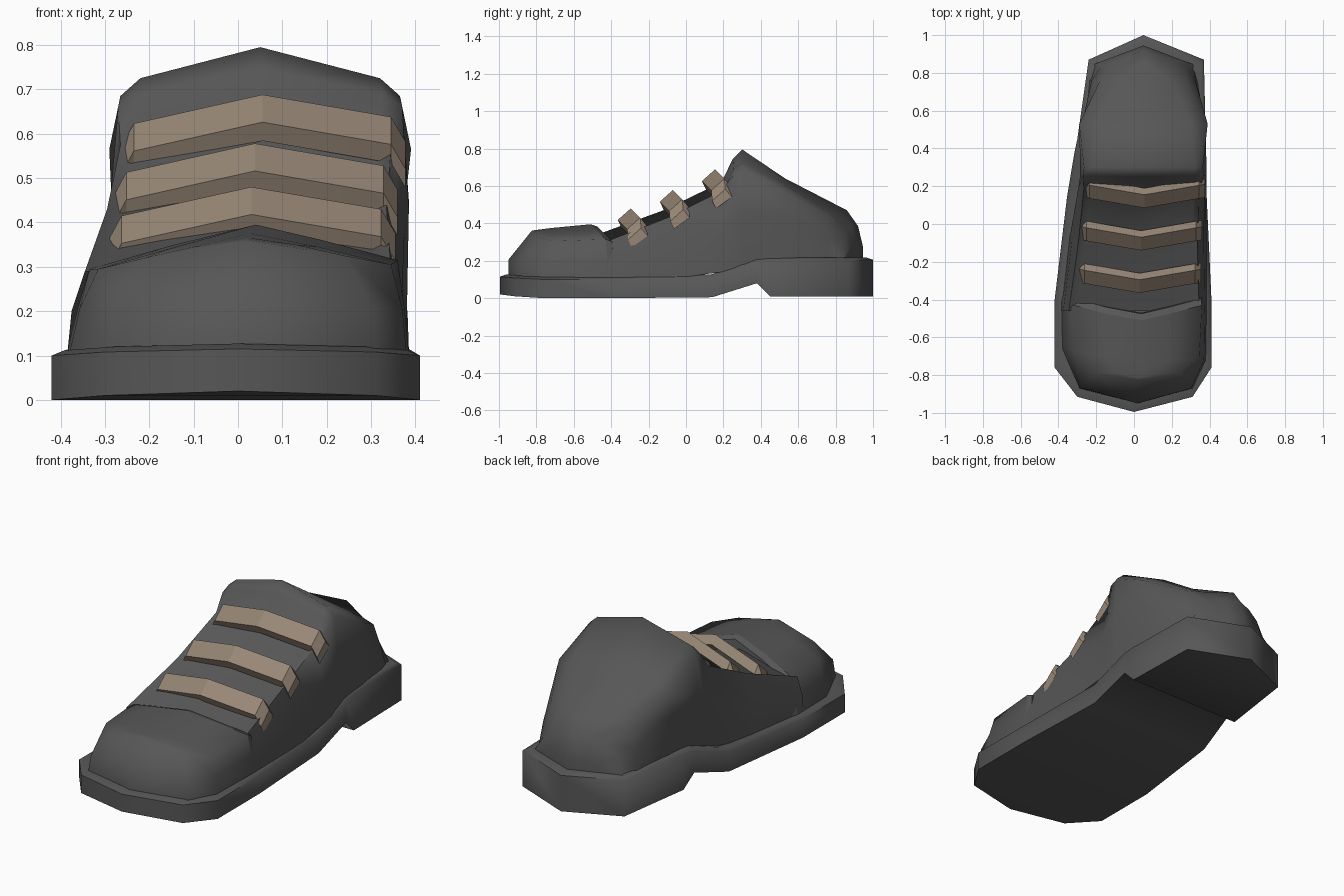
import bpy, bmesh, math

cube = bpy.data.objects.get("Cube")
if cube:
    bpy.data.objects.remove(cube)


def material(name, rgb):
    m = bpy.data.materials.new(name)
    m.use_nodes = True
    m.diffuse_color = (*rgb, 1)
    m.node_tree.nodes["Principled BSDF"].inputs["Base Color"].default_value = (*rgb, 1)
    return m


LEATHER = material("dark_grey", (0.095, 0.095, 0.095))
LACE = material("tan_lace", (0.31, 0.24, 0.18))


def loft(name, rows, mat, closed=False, caps=False, angle=30):
    """Skin a list of equally long point rows."""
    bm = bmesh.new()
    grid = [[bm.verts.new(p) for p in row] for row in rows]
    n = len(rows[0])
    for a, b in zip(grid, grid[1:]):
        for i in range(n if closed else n - 1):
            j = (i + 1) % n
            bm.faces.new((a[i], a[j], b[j], b[i]))
    if caps:
        bm.faces.new(grid[0])
        bm.faces.new(grid[-1])
    bmesh.ops.remove_doubles(bm, verts=bm.verts, dist=0.0005)
    bmesh.ops.recalc_face_normals(bm, faces=bm.faces)
    me = bpy.data.meshes.new(name)
    bm.to_mesh(me)
    bm.free()
    me.materials.append(mat)
    ob = bpy.data.objects.new(name, me)
    bpy.context.collection.objects.link(ob)
    bpy.ops.object.select_all(action='DESELECT')
    ob.select_set(True)
    bpy.context.view_layer.objects.active = ob
    bpy.ops.object.shade_smooth_by_angle(angle=math.radians(angle))
    return ob


# Sole: y, left x, right x, top z, bottom z (the arch rises before the heel)
sole = [(-0.995, 0.0, 0.0, 0.115, 0.02), (-0.915, -0.30, 0.31, 0.108, 0.01),
        (-0.76, -0.42, 0.41, 0.10, 0.0), (-0.4, -0.42, 0.41, 0.10, 0.0),
        (0.14, -0.355, 0.385, 0.115, 0.005), (0.38, -0.315, 0.382, 0.20, 0.08),
        (0.45, -0.30, 0.38, 0.205, 0.01), (0.87, -0.24, 0.37, 0.205, 0.01),
        (1.0, 0.05, 0.05, 0.205, 0.01)]
rows = []
for y, l, r, t, b in sole:
    c, yi = (l + r) / 2, y * 0.965
    li, ri = c + (l - c) * 0.93, c + (r - c) * 0.93
    rows.append([(l, y, b), (l, y, t), (li, yi, t + 0.012),
                 (ri, yi, t + 0.012), (r, y, t), (r, y, b)])
loft("sole", rows, LEATHER, closed=True, angle=67)

# Upper: y, centre x, then (half width, z) for base, middle, rim and tongue edge,
# then y and z of the ridge
upper = [
    (-0.46, 0.00, (.385, .10), (.375, .20), (.345, .29), (.305, .285), -0.46, .345),
    (-0.10, 0.02, (.365, .10), (.35, .25), (.315, .43), (.28, .41), -0.12, .47),
    (0.19, 0.04, (.335, .14), (.335, .37), (.305, .575), (.275, .555), 0.19, .62),
    (0.255, 0.05, (.33, .16), (.335, .43), (.32, .66), (.275, .69), 0.25, .745),
    (0.30, 0.05, (.325, .18), (.335, .45), (.315, .685), (.27, .725), 0.30, .795),
    (0.53, 0.05, (.31, .20), (.325, .43), (.34, .565), (.25, .605), 0.53, .64),
    (0.76, 0.05, (.285, .20), (.275, .33), (.23, .44), (.15, .465), 0.86, .47)]
rows = []
for y, c, *side, ry, rz in upper:
    rows.append([(c - w, y, z) for w, z in side] + [(c, ry, rz)]
                + [(c + w, y, z) for w, z in reversed(side)])
# Heel counter turns down to the sole along a straight line to the tip
half = [.275, .23, .16, .08]
for scale, zs, tip, tz in ((.975, (.20, .29, .36, .385), .92, .385),
                           (1.0, (.20, .25, .275, .28), .945, .28),
                           (1.0, (.20, .20, .20, .20), .945, .20)):
    pts = [(w * scale, tip - w * .38, z) for w, z in zip(half, zs)]
    rows.append([(.05 - w, y, z) for w, y, z in pts] + [(.05, tip, tz)]
                + [(.05 + w, y, z) for w, y, z in reversed(pts)])
loft("upper", rows, LEATHER, angle=75)

# Toe cap: open rings from the welt to the ridge, with a folded back edge
outline = [(.385, -.42), (.38, -.72), (.31, -.87), (.02, -.95),
           (-.29, -.87), (-.38, -.66), (-.385, -.41)]
low = [(x, y, .105) for x, y in outline]
mid = [(x * (.975 if x > 0 else .94), y, .205) for x, y in outline]
top = [(.36, -.43, .315), (.345, -.71, .305), (.24, -.79, .325), (.02, -.825, .36),
       (-.21, -.79, .32), (-.315, -.68, .295), (-.335, -.425, .295)]
crown = [(.19, -.475, .36), (.18, -.72, .345), (.13, -.79, .35), (.02, -.815, .362),
         (-.10, -.79, .345), (-.15, -.70, .342), (-.15, -.475, .348)]
ridge = [(.04, -.51, .395), (.03, -.72, .375), (.02, -.79, .366), (.02, -.81, .363),
         (.02, -.79, .366), (.03, -.72, .375), (.04, -.51, .395)]
loft("toe_cap", [low, mid, top, crown, ridge], LEATHER, angle=70)
edge = [r[0] for r in (low, mid, top, crown, ridge)]
edge += [r[-1] for r in (crown, top, mid, low)]
fold = [(x * .985, y + .035, z - .012) for x, y, z in edge]
inner = [(x * .95, y + .04, z - .06) for x, y, z in edge]
loft("toe_cap_edge", [edge, fold, inner], LEATHER)

# Laces: a slanted strap section swept over the tongue and bent down at the ends
section = [(-.05, -.012), (.02, .05), (.055, .008), (-.03, -.054)]
bend = [(-1.0, .06, -.125), (-.9, .05, -.065), (0, 0, 0), (.9, .05, -.05), (1.0, .055, -.105)]
for name, x, y, z, w in (("lower", .03, -.315, .43, .325),
                         ("middle", .038, -.09, .528, .322),
                         ("upper", .055, .135, .638, .322)):
    rows = [[(x + w * bx, y + by + sy, z + bz + sz) for sy, sz in section]
            for bx, by, bz in bend]
    loft(name + "_lace", rows, LACE, closed=True, caps=True, angle=15)
